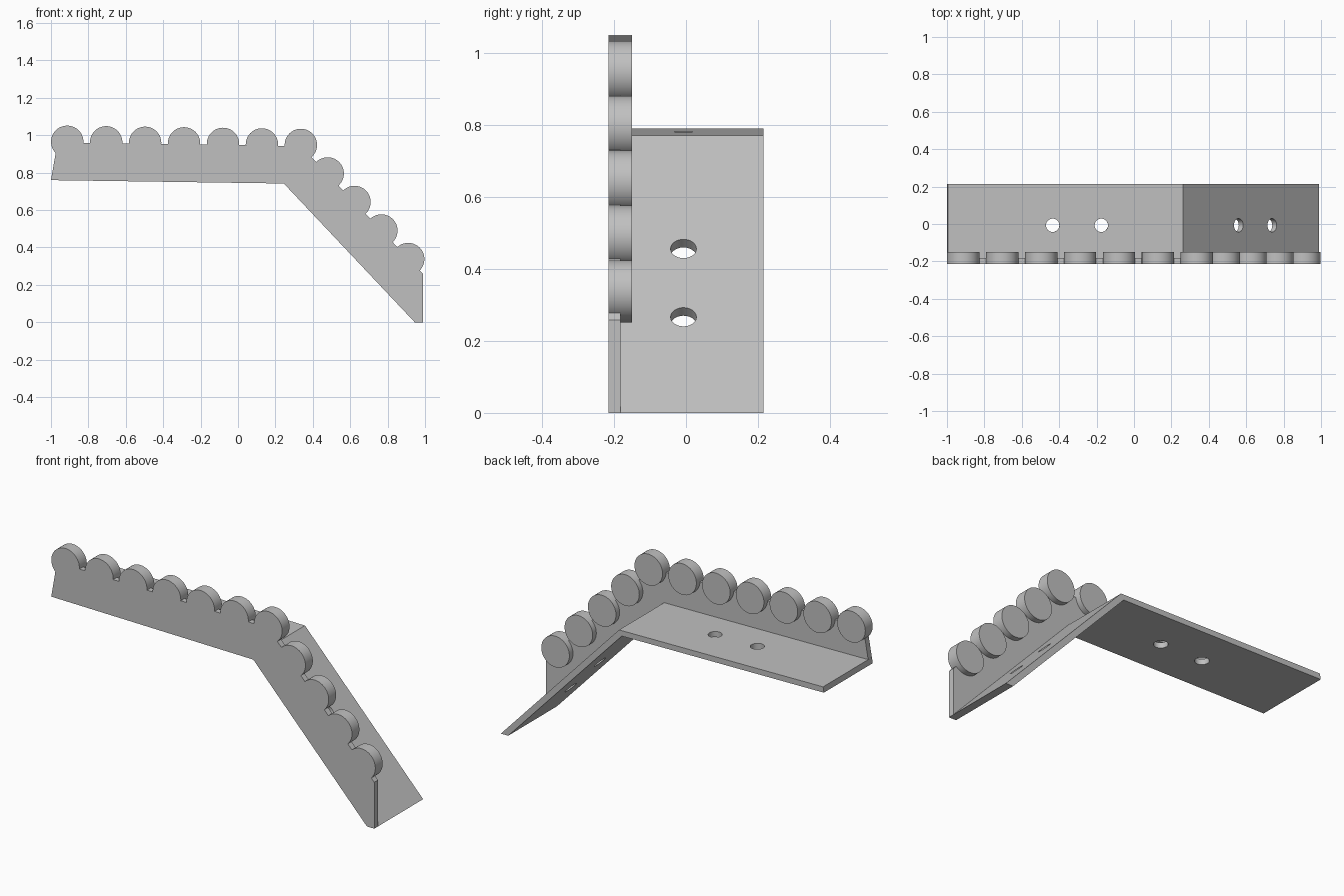
import bpy
import bmesh
from math import pi
from mathutils import Vector

cube = bpy.data.objects.get("Cube")
if cube:
    bpy.data.objects.remove(cube, do_unlink=True)

FRONT, PLATE_BACK, DISC_BACK, BACK = -0.215, -0.182, -0.15, 0.215
DISC_R, HOLE_R = 0.0865, 0.036

grey = bpy.data.materials.new("plain_grey")
grey.use_nodes = True
colour = (0.53, 0.53, 0.53, 1)
grey.diffuse_color = colour
grey.node_tree.nodes["Principled BSDF"].inputs["Base Color"].default_value = colour


def finish(name, bm):
    bmesh.ops.recalc_face_normals(bm, faces=bm.faces)
    mesh = bpy.data.meshes.new(name)
    bm.to_mesh(mesh)
    bm.free()
    mesh.materials.append(grey)
    obj = bpy.data.objects.new(name, mesh)
    bpy.context.collection.objects.link(obj)
    return obj


def extrude_profile(name, points, y0, y1):
    """Prism from an x-z outline, running from y0 to y1."""
    bm = bmesh.new()
    face = bm.faces.new([bm.verts.new((x, y0, z)) for x, z in points])
    moved = bmesh.ops.extrude_face_region(bm, geom=[face])["geom"]
    bmesh.ops.translate(bm, vec=(0, y1 - y0, 0),
                        verts=[v for v in moved if isinstance(v, bmesh.types.BMVert)])
    return finish(name, bm)


def cylinder(name, centre, axis, radius, depth, sides):
    bm = bmesh.new()
    bmesh.ops.create_cone(bm, cap_ends=True, segments=sides, radius1=radius,
                          radius2=radius, depth=depth)
    turn = Vector((0, 0, 1)).rotation_difference(Vector(axis)).to_matrix()
    bmesh.ops.rotate(bm, matrix=turn, verts=bm.verts)
    bmesh.ops.translate(bm, vec=centre, verts=bm.verts)
    return finish(name, bm)


def combine(target, tool, operation):
    """Apply a boolean and drop the tool."""
    mod = target.modifiers.new(operation.title(), "BOOLEAN")
    mod.operation, mod.solver, mod.object = operation, "EXACT", tool
    bpy.context.view_layer.update()
    graph = bpy.context.evaluated_depsgraph_get()
    mesh = bpy.data.meshes.new_from_object(target.evaluated_get(graph))
    target.modifiers.clear()
    target.data = mesh
    bpy.data.objects.remove(tool, do_unlink=True)


# Disc centres: a long nearly level row, then a row down the slope
first, corner, last = Vector((-0.913, 0.965)), Vector((0.336, 0.948)), Vector((0.91, 0.338))
centres = [first.lerp(corner, i / 6) for i in range(7)]
centres += [corner.lerp(last, i / 4) for i in range(1, 5)]

# Front plate, following the rows of discs
underside = [(-1, 0.76), (0.245, 0.742), (0.945, 0)]
bracket = extrude_profile(
    "scalloped_bracket",
    underside + [(0.99, 0), (0.99, 0.258), (0.336, 0.942), (-0.965, 0.962)],
    FRONT, PLATE_BACK)

# Bent mounting flange
flange = extrude_profile(
    "mounting_flange",
    underside + [(0.99, 0), (0.262, 0.772), (-0.995, 0.791)],
    FRONT, BACK)
combine(bracket, flange, "UNION")

# Round scallops, flush with the front and proud of the back
for c in centres:
    disc = cylinder("scallop", (c.x, (FRONT + DISC_BACK) / 2, c.y), (0, 1, 0),
                    DISC_R, DISC_BACK - FRONT, 64)
    combine(bracket, disc, "UNION")

# Screw holes, square to each half of the flange
level, slope = (0.015, 0, 1), (0.727, 0, 0.686)
for x, z, axis in [(-0.435, 0.767, level), (-0.175, 0.763, level),
                   (0.548, 0.446, slope), (0.727, 0.256, slope)]:
    hole = cylinder("screw_hole", (x, -0.007, z), axis, HOLE_R, 0.12, 24)
    combine(bracket, hole, "DIFFERENCE")

# Smooth curved walls, keep the edges sharp
bpy.ops.object.select_all(action="DESELECT")
bracket.select_set(True)
bpy.context.view_layer.objects.active = bracket
bpy.ops.object.shade_smooth_by_angle(angle=pi / 6)
